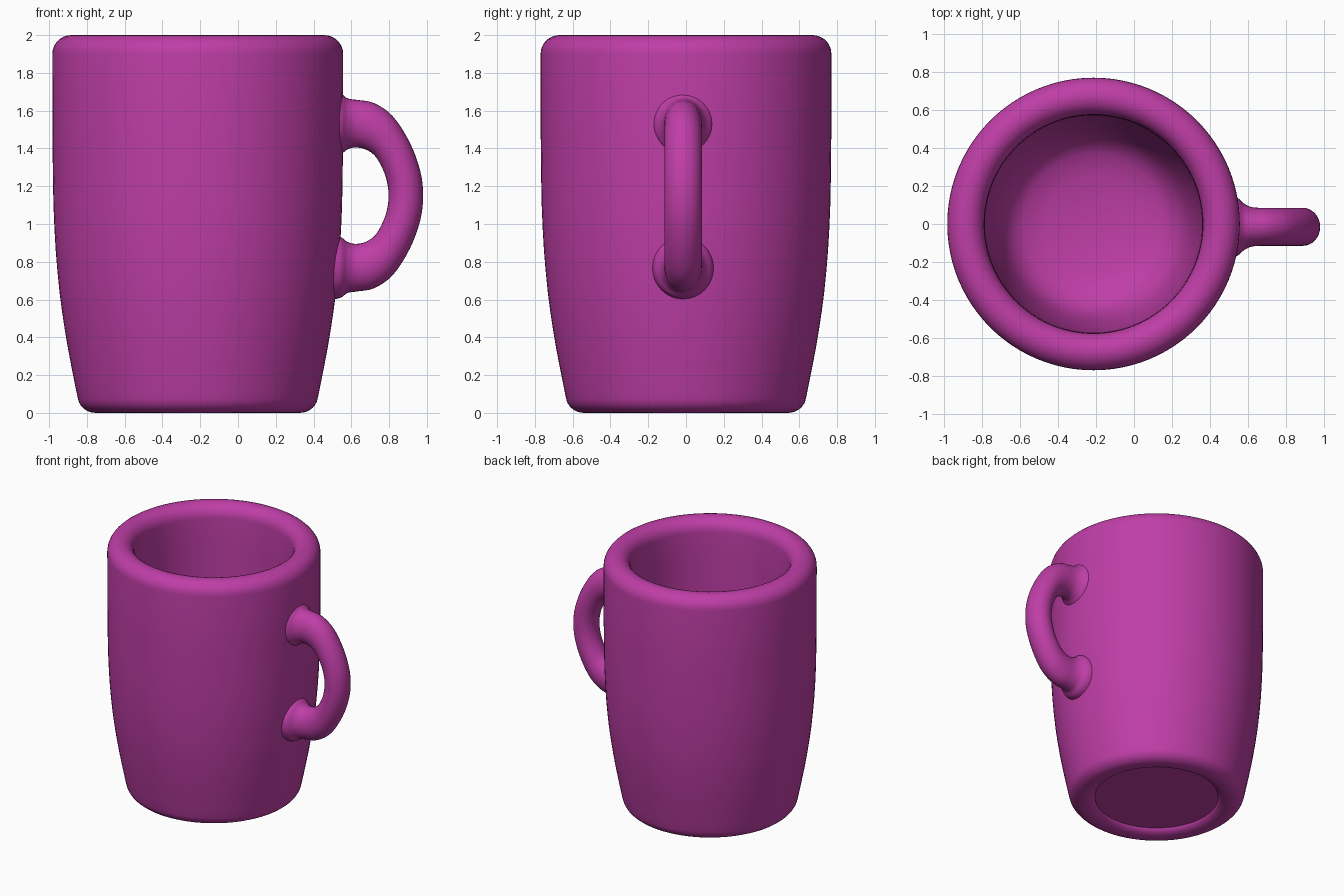
import bpy, bmesh, math
from mathutils import Vector

if "Cube" in bpy.data.objects:
    bpy.data.objects.remove(bpy.data.objects["Cube"])

CX = -0.213   # axis of the cup body
HY = -0.015   # middle plane of the handle

glaze = bpy.data.materials.new("magenta glaze")
glaze.diffuse_color = (0.52, 0.048, 0.385, 1)
glaze.use_nodes = True
glaze.node_tree.nodes["Principled BSDF"].inputs["Base Color"].default_value = glaze.diffuse_color


def finish(bm, name, angle):
    bmesh.ops.recalc_face_normals(bm, faces=bm.faces)
    me = bpy.data.meshes.new(name)
    bm.to_mesh(me)
    bm.free()
    me.materials.append(glaze)
    ob = bpy.data.objects.new(name, me)
    bpy.context.collection.objects.link(ob)
    bpy.ops.object.select_all(action='DESELECT')
    ob.select_set(True)
    bpy.context.view_layer.objects.active = ob
    bpy.ops.object.shade_smooth_by_angle(angle=math.radians(angle))
    return ob


def arc(cx, cz, rx, rz, a0, a1, n=7):
    return [(cx + rx * math.cos(math.radians(a0 + (a1 - a0) * i / n)),
             cz + rz * math.sin(math.radians(a0 + (a1 - a0) * i / n)))
            for i in range(n + 1)]


def bridge(bm, a, b):
    n = len(a)
    for i in range(n):
        j = (i + 1) % n
        bm.faces.new((a[i], a[j], b[j], b[i]))


# Cup body: recessed foot, outer wall, rounded rim, tapering inside
profile = [(0.445, 0.035)]
profile += arc(0.525, 0.05, 0.08, 0.05, 190, 270)
profile += arc(0.54, 0.09, 0.096, 0.09, 270, 350)
profile += [(0.648, 0.14), (0.668, 0.24), (0.687, 0.34), (0.704, 0.44),
            (0.719, 0.54), (0.732, 0.64), (0.743, 0.75), (0.752, 0.86),
            (0.759, 0.98), (0.764, 1.1), (0.767, 1.25), (0.769, 1.45)]
profile += arc(0.67, 1.9, 0.1, 0.1, 0, 90)
profile += arc(0.67, 1.9, 0.095, 0.1, 90, 180)[1:]
profile += [(0.572, 1.7), (0.57, 1.45), (0.566, 1.2), (0.556, 0.95), (0.54, 0.75),
            (0.515, 0.56), (0.485, 0.42), (0.44, 0.32), (0.37, 0.265),
            (0.26, 0.235), (0.12, 0.215)]
SEG = 96
bm = bmesh.new()
rings = []
for r, z in profile:
    rings.append([bm.verts.new((CX + r * math.cos(math.tau * i / SEG),
                                r * math.sin(math.tau * i / SEG), z))
                  for i in range(SEG)])
for a, b in zip(rings, rings[1:]):
    bridge(bm, a, b)
bm.faces.new(rings[0])
centre = bm.verts.new((CX, 0, 0.21))
for i in range(SEG):
    bm.faces.new((rings[-1][i], rings[-1][(i + 1) % SEG], centre))
finish(bm, "cup_body", 40)

# Handle: loft of ellipses given as (outer x, z, inner x, z, half width)
half = [(0.50, 1.70, 0.50, 1.36, 0.165), (0.545, 1.69, 0.545, 1.37, 0.152),
        (0.58, 1.665, 0.58, 1.395, 0.122), (0.63, 1.657, 0.62, 1.405, 0.103),
        (0.72, 1.64, 0.675, 1.395, 0.1), (0.82, 1.57, 0.73, 1.355, 0.1),
        (0.91, 1.43, 0.775, 1.27, 0.1), (0.965, 1.28, 0.793, 1.2, 0.1)]
keys = half + [(0.98, 1.15, 0.797, 1.15, 0.1)]
keys += [(a, 2.3 - b, c, 2.3 - d, w) for a, b, c, d, w in reversed(half)]


def catmull(p, steps=4):
    p = [Vector(k) for k in p]
    out = []
    for i in range(len(p) - 1):
        a, b, c, d = p[max(i - 1, 0)], p[i], p[i + 1], p[min(i + 2, len(p) - 1)]
        for s in range(steps):
            t = s / steps
            out.append((b * 2 + (c - a) * t + (a * 2 - b * 5 + c * 4 - d) * t**2
                        + (b * 3 - a - c * 3 + d) * t**3) * 0.5)
    return out + [p[-1]]


bm = bmesh.new()
loops = []
N = 32
for ox, oz, ix, iz, w in catmull(keys):
    loop = []
    for i in range(N):
        c, s = math.cos(math.tau * i / N), math.sin(math.tau * i / N)
        loop.append(bm.verts.new(((ox + ix) / 2 + (ox - ix) / 2 * c, HY + w * s,
                                  (oz + iz) / 2 + (oz - iz) / 2 * c)))
    loops.append(loop)
for a, b in zip(loops, loops[1:]):
    bridge(bm, a, b)
bm.faces.new(loops[0])
bm.faces.new(loops[-1])
finish(bm, "handle", 50)
